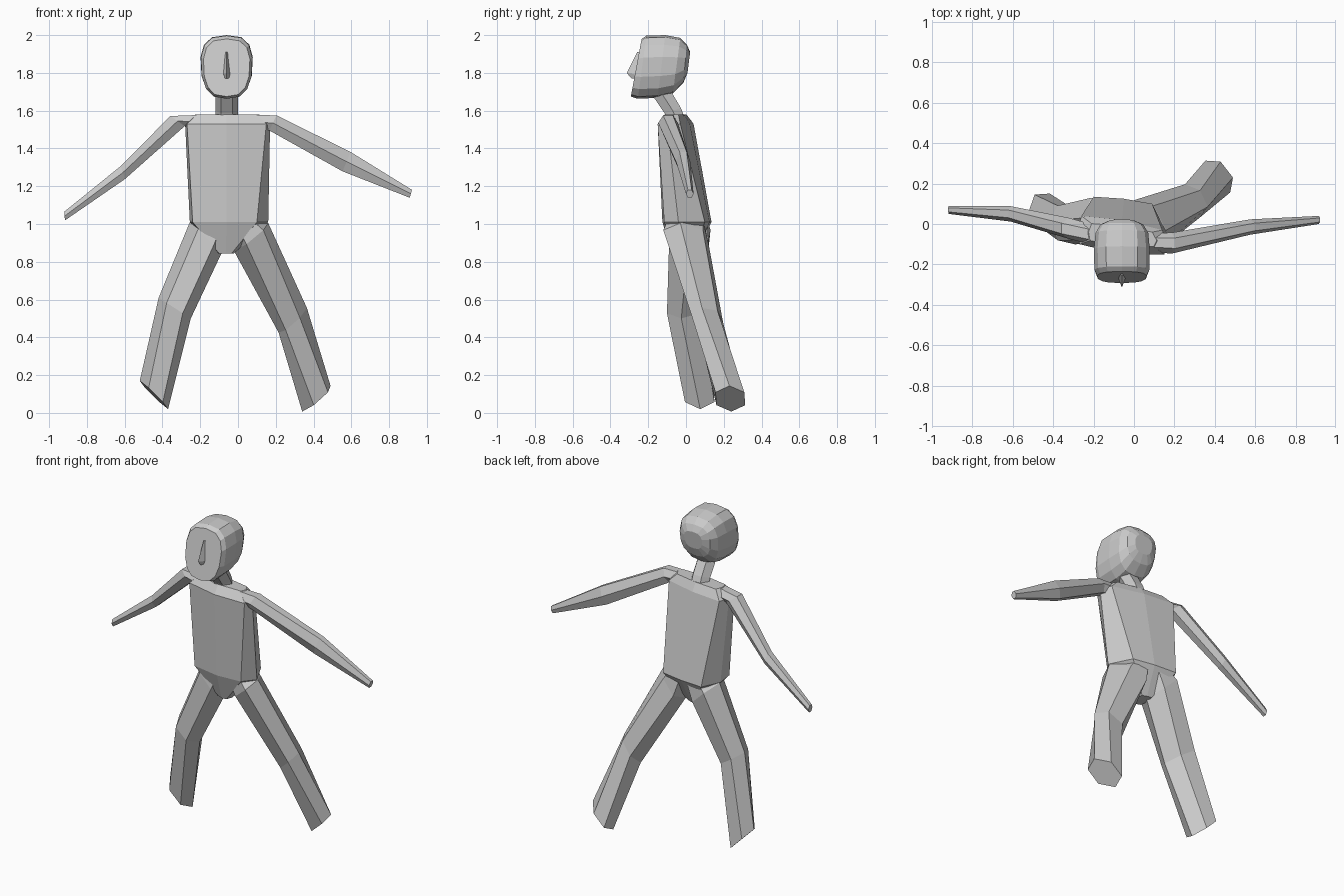
import bpy, bmesh
from math import cos, sin, pi
from mathutils import Vector


def loft(name, rings):
    """Skin a closed, flat-shaded tube through rings of points."""
    bm = bmesh.new()
    vs = [[bm.verts.new(p) for p in r] for r in rings]
    n = len(rings[0])
    for a, b in zip(vs, vs[1:]):
        for i in range(n):
            j = (i + 1) % n
            bm.faces.new((a[i], a[j], b[j], b[i]))
    bm.faces.new(vs[0][::-1])
    bm.faces.new(vs[-1])
    bmesh.ops.recalc_face_normals(bm, faces=bm.faces)
    me = bpy.data.meshes.new(name)
    bm.to_mesh(me)
    bm.free()
    ob = bpy.data.objects.new(name, me)
    bpy.context.collection.objects.link(ob)
    return ob


def limb(name, sections, n=6):
    """Each section: centre, half axis a (a corner lies on it), half axis b."""
    rings = []
    for c, a, b in sections:
        c, a, b = Vector(c), Vector(a), Vector(b)
        rings.append([c + a * cos(2 * pi * i / n) + b * sin(2 * pi * i / n) * 1.1
                      for i in range(n)])
    loft(name, rings)


# Torso: twisted box with shoulder slope and wedge-shaped crotch
top = [(-.27, -.10), (-.06, -.15), (.15, -.15), (.17, -.10),
       (.14, -.03), (-.06, .02), (-.26, .04), (-.28, -.03)]
low = [(-.24, -.09), (-.06, -.125), (.10, -.115), (.16, -.04),
       (.09, .10), (-.05, .125), (-.20, .135), (-.255, .02)]
loft("torso", [
    [(-.06 + (x + .06) * .75, -.055 + (y + .055) * .6, 1.58) for x, y in top],
    [(x, y, 1.53) for x, y in top],
    [(x, y, 1.01) for x, y in low],
    [(-.065 + (x + .06) * .2, -.015 + y * .45, .845) for x, y in low]])

# Legs
limb("leg_right", [
    ((.03, .0, 1.0), (.08, -.01, .03), (-.01, .10, 0)),
    ((.07, .0, .93), (.09, -.03, .075), (-.02, .11, 0)),
    ((.29, .115, .49), (.075, -.03, .065), (0, .07, .02)),
    ((.415, .235, .075), (.075, -.005, .068), (-.025, .08, 0))])
limb("leg_left", [
    ((-.13, .02, 1.0), (-.08, 0, .03), (0, .10, 0)),
    ((-.17, .02, .93), (-.085, .01, .08), (0, .11, 0)),
    ((-.335, -.005, .555), (-.085, .02, .055), (0, .09, 0)),
    ((-.445, .07, .095), (-.075, -.005, .075), (-.01, .082, 0))])

# Arms
limb("arm_right", [
    ((.06, -.09, 1.54), (0, .045, 0), (0, 0, .04)),
    ((.185, -.095, 1.535), (0, .052, 0), (.02, 0, .042)),
    ((.575, -.015, 1.33), (0, .038, 0), (.022, 0, .054)),
    ((.915, .02, 1.16), (0, .02, 0), (.006, 0, .022))])
limb("arm_left", [
    ((-.18, -.06, 1.54), (0, .05, 0), (0, 0, .04)),
    ((-.32, -.022, 1.545), (0, .052, 0), (-.04, 0, .028)),
    ((-.61, .05, 1.272), (0, .038, 0), (-.012, 0, .036)),
    ((-.918, .07, 1.042), (0, .02, 0), (-.002, 0, .024))])

# Neck, leaning forward
limb("neck", [
    ((-.06, -.05, 1.55), (.06, 0, 0), (0, .045, .015)),
    ((-.06, -.07, 1.60), (.06, 0, 0), (0, .045, .015)),
    ((-.06, -.14, 1.71), (.06, 0, 0), (0, .05, .015))])

# Head: upright ovals from the sloping flat face to the rounded back
CX = -.06


def oval(y_top, y_bot, z_bot, z_top, w, n=14):
    pts = []
    for i in range(n):
        t = 2 * pi * (i + .5) / n
        s, c = sin(t), cos(t)
        k = (abs(s) ** .8) * (1 if s > 0 else -1) / (cos(pi / n / 2) ** 2)
        h = (min(1, max(-1, k)) + 1) / 2
        x = w * abs(c) ** .75 * (1 if c > 0 else -1) * (.9 + .12 * h)
        pts.append((CX + x, y_bot + (y_top - y_bot) * h, z_bot + (z_top - z_bot) * h))
    return pts


loft("head", [
    oval(-.235, -.292, 1.675, 1.98, .128),
    oval(-.21, -.255, 1.663, 1.997, .142),
    oval(-.11, -.15, 1.668, 2.0, .144),
    oval(-.03, -.07, 1.69, 1.985, .136),
    oval(.005, -.015, 1.745, 1.95, .11),
    oval(.022, .008, 1.80, 1.91, .065)])

# Nose: narrow three-sided wedge
loft("nose", [
    [(CX - .012, -.235, 1.91), (CX, -.258, 1.91), (CX + .012, -.235, 1.91)],
    [(CX - .024, -.255, 1.79), (CX, -.314, 1.80), (CX + .024, -.255, 1.79)],
    [(CX - .018, -.262, 1.77), (CX, -.288, 1.77), (CX + .018, -.262, 1.77)]])
